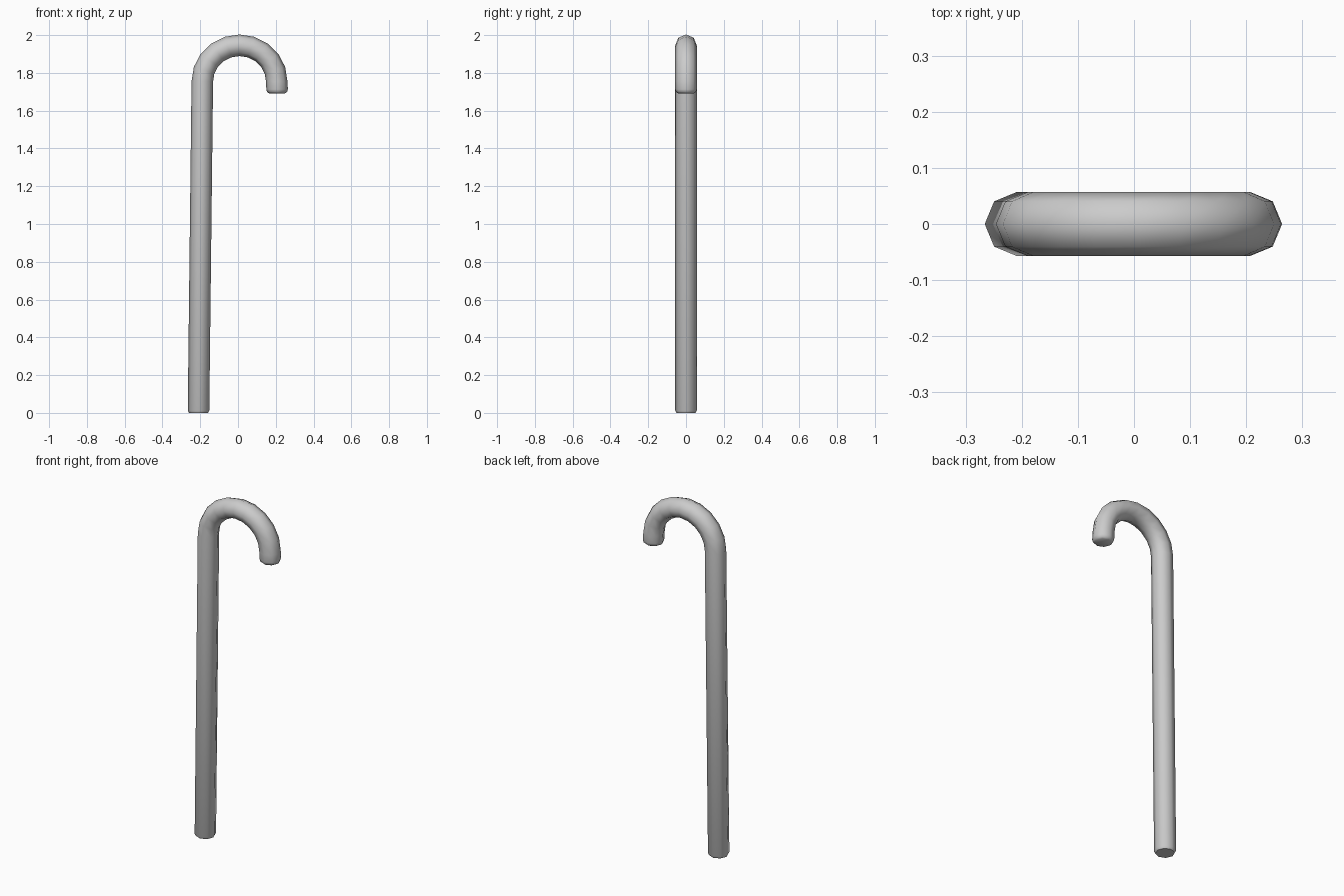
import bpy, bmesh
from math import sin, cos, pi, radians
from mathutils import Vector

if "Cube" in bpy.data.objects:
    bpy.data.objects.remove(bpy.data.objects["Cube"])

SIDES, R = 8, 0.057

# Path stations in the XZ plane: x, z, tangent angle, radius
path = [(-0.209, 0.0, pi / 2, R * 0.88), (-0.209, 0.012, pi / 2, R)]
# Crook: semicircle from the shaft over to the tip
CX, CZ, RX, RZ = 0.008, 1.755, 0.197, 0.191
STEPS = 10
for i in range(STEPS + 1):
    a = pi - pi * i / STEPS
    path.append((CX + RX * cos(a), CZ + RZ * sin(a), a - pi / 2, R))
# Rounded tip
path += [(0.207, 1.713, -pi / 2, R), (0.207, 1.699, -pi / 2, R * 0.93),
         (0.207, 1.692, -pi / 2, R * 0.75)]

# Sweep an octagon along the path
bm = bmesh.new()
rings = []
for x, z, t, r in path:
    n = Vector((-sin(t), 0, cos(t)))
    ring = []
    for k in range(SIDES):
        b = 2 * pi * k / SIDES
        ring.append(bm.verts.new(Vector((x, 0, z)) + n * r * cos(b) + Vector((0, r * sin(b), 0))))
    rings.append(ring)
for r0, r1 in zip(rings, rings[1:]):
    for k in range(SIDES):
        j = (k + 1) % SIDES
        bm.faces.new((r0[k], r0[j], r1[j], r1[k]))
bm.faces.new(rings[0])
bm.faces.new(rings[-1])
# Correct tangent angles at the shaft join are vertical, so rings stay level
bmesh.ops.recalc_face_normals(bm, faces=bm.faces[:])
mesh = bpy.data.meshes.new("cane")
bm.to_mesh(mesh)
bm.free()
cane = bpy.data.objects.new("cane", mesh)
bpy.context.collection.objects.link(cane)
bpy.context.view_layer.objects.active = cane
cane.select_set(True)
bpy.ops.object.shade_smooth_by_angle(angle=radians(50))
